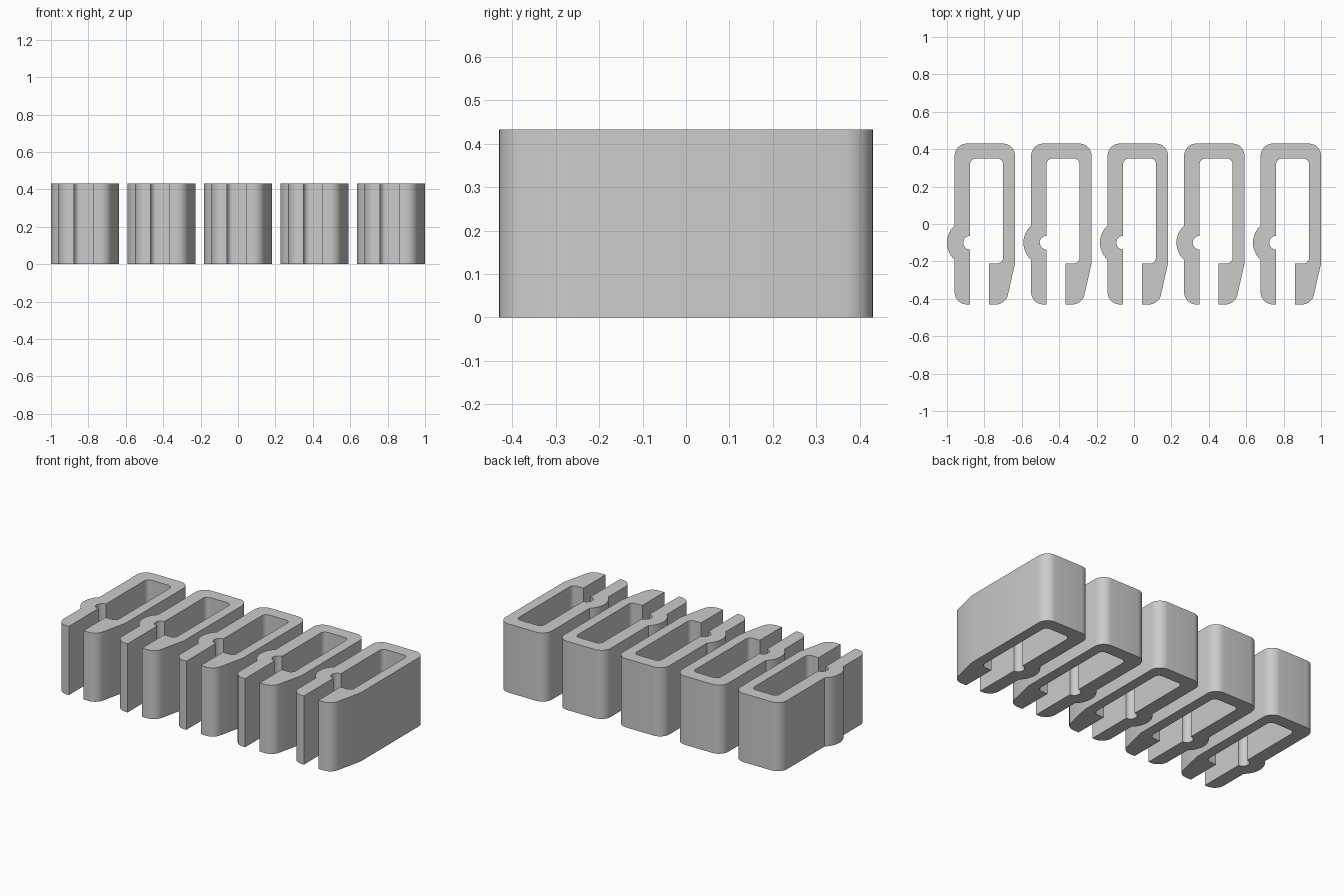
import bpy, bmesh, math
from mathutils import Vector

if "Cube" in bpy.data.objects:
    bpy.data.objects.remove(bpy.data.objects["Cube"])

HEIGHT = 0.432
PITCH = 0.409
COUNT = 5

grey = bpy.data.materials.new("plain grey")
grey.diffuse_color = (0.6, 0.6, 0.6, 1)
grey.use_nodes = True
grey.node_tree.nodes["Principled BSDF"].inputs["Base Color"].default_value = grey.diffuse_color


def fillet(prev, corner, nxt, radius, steps=8):
    """Points of a round that replaces a corner."""
    p, c, n = Vector(prev), Vector(corner), Vector(nxt)
    a, b = (p - c).normalized(), (n - c).normalized()
    half = a.angle(b) / 2
    centre = c + (a + b).normalized() * radius / math.sin(half)
    start = c + a * radius / math.tan(half) - centre
    end = c + b * radius / math.tan(half) - centre
    sweep = end.angle_signed(start)
    out = []
    for i in range(steps + 1):
        t = sweep * i / steps
        out.append((centre.x + start.x * math.cos(t) - start.y * math.sin(t),
                    centre.y + start.x * math.sin(t) + start.y * math.cos(t)))
    return out


def arc(cx, cy, radius, a0, a1, steps):
    return [(cx + radius * math.cos(math.radians(a0 + (a1 - a0) * i / steps)),
             cy + radius * math.sin(math.radians(a0 + (a1 - a0) * i / steps)))
            for i in range(steps + 1)]


# Clip outline, corner by corner: x, y, round radius
LEFT, RIGHT, IN_L, IN_R = -0.959, -0.636, -0.876, -0.70
outer = [(IN_L, -0.43, 0), (IN_L, 0.35, 0.03), (IN_R, 0.35, 0.03),
         (IN_R, -0.211, 0.03), (-0.775, -0.211, 0), (-0.775, -0.43, 0),
         (-0.686, -0.43, 0.065), (RIGHT, -0.211, 0), (RIGHT, 0.43, 0.065),
         (LEFT, 0.43, 0.065), (LEFT, -0.43, 0.065)]
outline = []
for i, (x, y, r) in enumerate(outer):
    before, after = outer[i - 1], outer[(i + 1) % len(outer)]
    outline += fillet(before[:2], (x, y), after[:2], r) if r else [(x, y)]
    if i == 0:      # round wire notch in the inner side of the long arm
        outline += arc(IN_L, -0.10, 0.037, 270, 90, 14)
    if i == 9:      # bulge around the notch on the outer side
        a = math.degrees(math.acos((IN_L - LEFT) / 0.124))
        outline += arc(IN_L, -0.10, 0.124, 180 - a, 180 + a, 12)

# Row of identical clips
for k in range(COUNT):
    bm = bmesh.new()
    face = bm.faces.new([bm.verts.new((x + k * PITCH, y, 0)) for x, y in outline])
    ext = bmesh.ops.extrude_face_region(bm, geom=[face], use_keep_orig=True)
    top = [g for g in ext["geom"] if isinstance(g, bmesh.types.BMVert)]
    bmesh.ops.translate(bm, verts=top, vec=(0, 0, HEIGHT))
    bmesh.ops.recalc_face_normals(bm, faces=bm.faces)
    mesh = bpy.data.meshes.new("clip")
    bm.to_mesh(mesh)
    bm.free()
    mesh.materials.append(grey)
    clip = bpy.data.objects.new(f"clip_{k + 1}", mesh)
    bpy.context.collection.objects.link(clip)
    bpy.ops.object.select_all(action="DESELECT")
    clip.select_set(True)
    bpy.context.view_layer.objects.active = clip
    bpy.ops.object.shade_smooth_by_angle(angle=math.radians(30))
